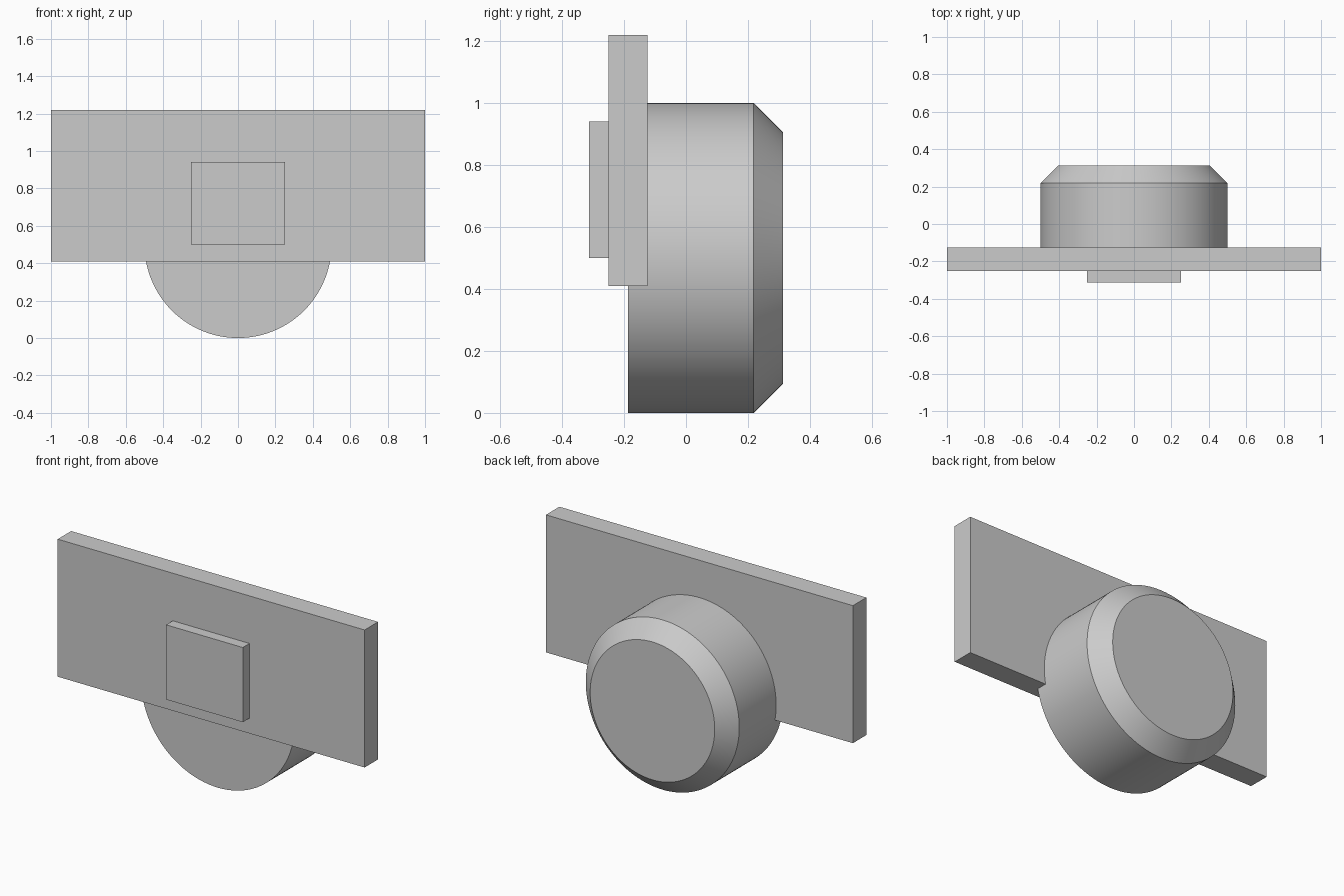
import bpy
import bmesh
import math
from mathutils import Matrix, Vector

cube = bpy.data.objects.get("Cube")
if cube:
    bpy.data.objects.remove(cube, do_unlink=True)

# Single grey material
GREY = (0.6, 0.6, 0.6, 1)
grey = bpy.data.materials.new("plain grey")
grey.use_nodes = True
grey.diffuse_color = GREY
grey.node_tree.nodes["Principled BSDF"].inputs["Base Color"].default_value = GREY


def add_object(name, bm):
    bmesh.ops.recalc_face_normals(bm, faces=bm.faces)
    mesh = bpy.data.meshes.new(name)
    bm.to_mesh(mesh)
    bm.free()
    mesh.materials.append(grey)
    obj = bpy.data.objects.new(name, mesh)
    bpy.context.collection.objects.link(obj)
    return obj


def box(name, low, high):
    low, high = Vector(low), Vector(high)
    bm = bmesh.new()
    bmesh.ops.create_cube(bm, size=1)
    bmesh.ops.scale(bm, vec=high - low, verts=bm.verts)
    bmesh.ops.translate(bm, vec=(low + high) / 2, verts=bm.verts)
    return add_object(name, bm)


# Round body lying along y, with a chamfered back rim
bm = bmesh.new()
bmesh.ops.create_cone(bm, cap_ends=True, segments=128, radius1=0.5, radius2=0.5,
                      depth=0.5, matrix=Matrix.Rotation(-math.pi / 2, 4, "X"))
bmesh.ops.translate(bm, vec=(0, 0.0625, 0.5), verts=bm.verts)
rim = [e for e in bm.edges if all(v.co.y > 0.3 for v in e.verts)]
bmesh.ops.bevel(bm, geom=rim, offset=0.094, segments=1, affect="EDGES")
body = add_object("round_body", bm)
bpy.context.view_layer.objects.active = body
body.select_set(True)
bpy.ops.object.shade_smooth_by_angle(angle=math.radians(30))

# Wide front plate and the raised pad on its face
box("front_plate", (-1, -0.25, 0.41), (1, -0.125, 1.22))
box("front_pad", (-0.25, -0.3125, 0.5), (0.25, -0.25, 0.94))
